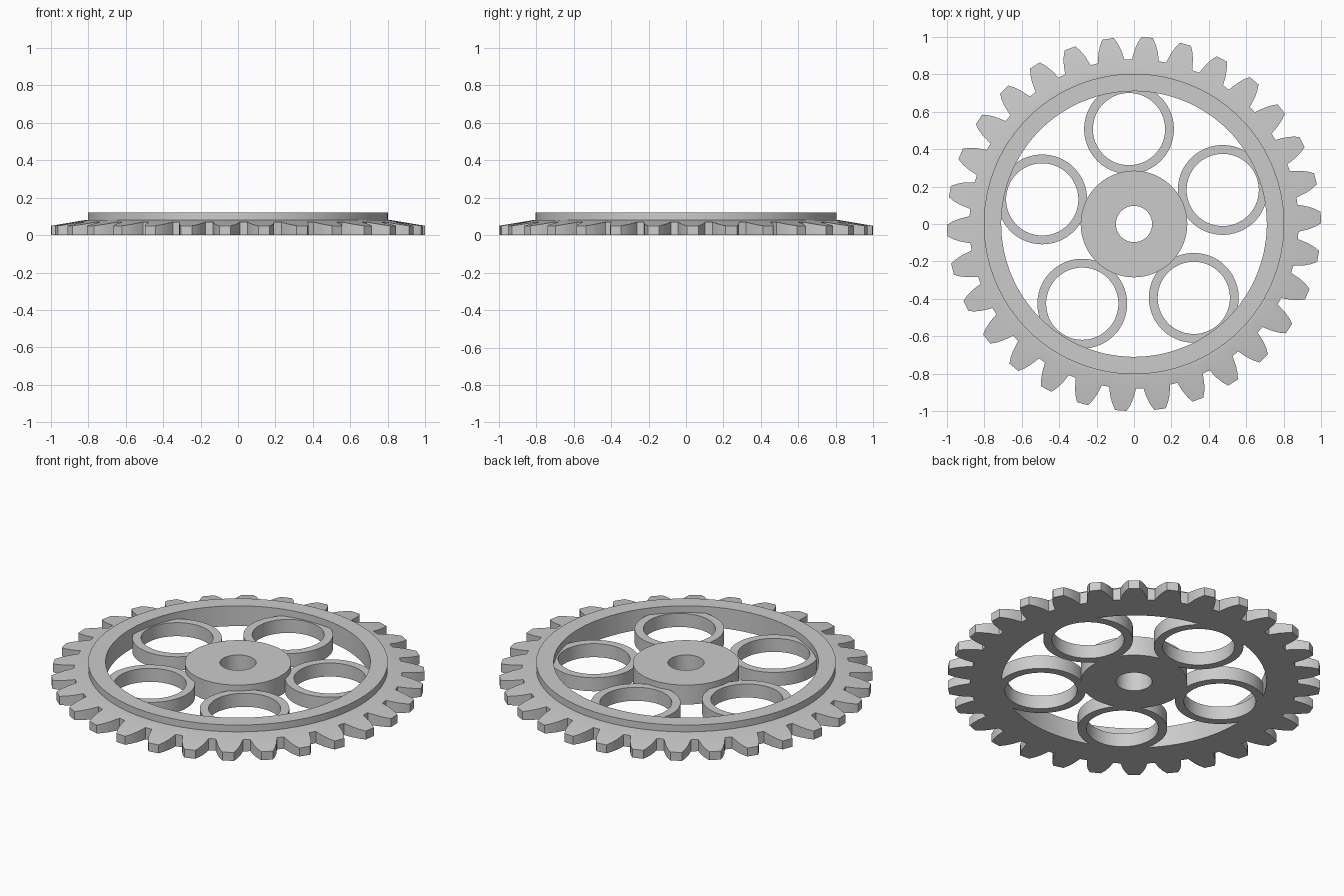
import bpy, bmesh
from math import radians, sin, cos, tau

cube = bpy.data.objects.get("Cube")
if cube:
    bpy.data.objects.remove(cube, do_unlink=True)

GREY = (0.6, 0.6, 0.6, 1.0)
metal = bpy.data.materials.new("grey metal")
metal.use_nodes = True
metal.diffuse_color = GREY
metal.node_tree.nodes["Principled BSDF"].inputs["Base Color"].default_value = GREY


def sweep(name, sections, location=(0, 0, 0)):
    """Join (angle, [(radius, z), ...]) sections into a closed ring."""
    bm = bmesh.new()
    loops = [[bm.verts.new((r * cos(a), r * sin(a), z)) for r, z in profile]
             for a, profile in sections]
    for i, here in enumerate(loops):
        ahead = loops[(i + 1) % len(loops)]
        for j in range(len(here)):
            k = (j + 1) % len(here)
            bm.faces.new((here[j], ahead[j], ahead[k], here[k]))
    bmesh.ops.recalc_face_normals(bm, faces=bm.faces)
    mesh = bpy.data.meshes.new(name)
    bm.to_mesh(mesh)
    bm.free()
    mesh.materials.append(metal)
    obj = bpy.data.objects.new(name, mesh)
    obj.location = location
    bpy.context.collection.objects.link(obj)
    bpy.ops.object.select_all(action='DESELECT')
    obj.select_set(True)
    bpy.context.view_layer.objects.active = obj
    bpy.ops.object.shade_smooth_by_angle(angle=radians(30))
    return obj


def tube(name, inner, outer, height, location=(0, 0, 0), segments=96):
    profile = [(inner, 0), (outer, 0), (outer, height), (inner, height)]
    return sweep(name, [(tau * i / segments, profile) for i in range(segments)], location)


# Toothed rim: bevelled teeth below a raised inner band
TEETH = 30
FIRST_TOOTH = radians(2)
RIM_IN, RIM_OUT, RIM_TOP = 0.71, 0.803, 0.12
SHOULDER, SHOULDER_Z, TIP_Z = 0.82, 0.08, 0.05
flank = [(4.7, 0.88), (4.35, 0.90), (3.7, 0.935), (2.8, 0.97), (1.75, 1.0)]
tooth = [(-a, r) for a, r in flank] + [(a, r) for a, r in reversed(flank)]


def rim_profile(r):
    slope = (r - SHOULDER) / (1 - SHOULDER)
    top = SHOULDER_Z + (TIP_Z - SHOULDER_Z) * slope
    return [(RIM_IN, 0), (r, 0), (r, top), (SHOULDER, SHOULDER_Z),
            (RIM_OUT, SHOULDER_Z), (RIM_OUT, RIM_TOP), (RIM_IN, RIM_TOP)]


sweep("toothed_rim", [(FIRST_TOOTH + tau * t / TEETH + radians(a), rim_profile(r))
                      for t in range(TEETH) for a, r in tooth])

# Central hub with axle hole
tube("hub", 0.097, 0.285, 0.115)

# Five round spokes linking hub and rim
for i in range(5):
    a = radians(93) + tau * i / 5
    tube(f"ring_spoke_{i + 1}", 0.193, 0.24, 0.08, (0.508 * cos(a), 0.508 * sin(a), 0))
